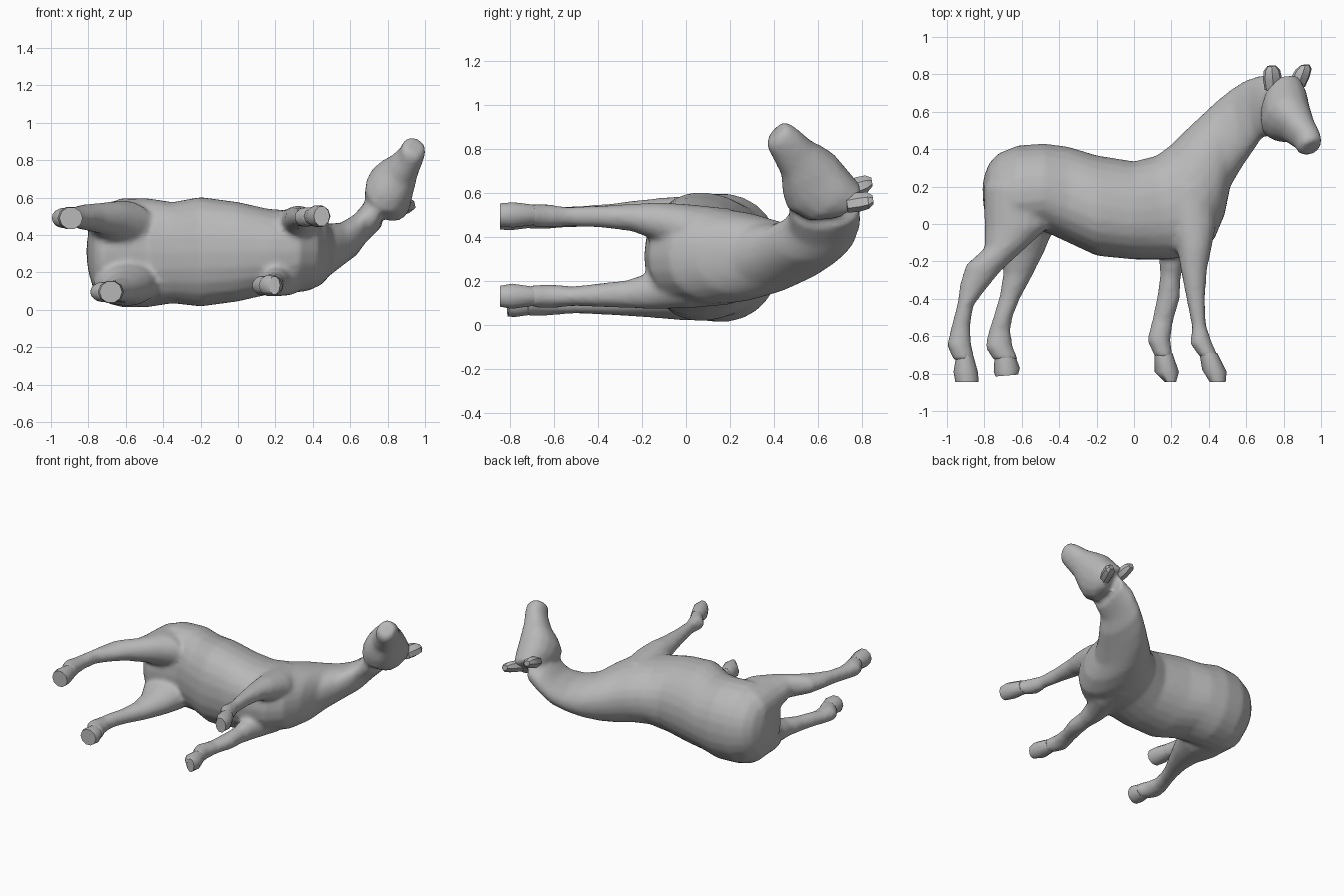
import bpy, bmesh, math
from mathutils import Vector

coat = bpy.data.materials.new("grey coat")
coat.diffuse_color = (0.48, 0.48, 0.48, 1)


def power(t, p):
    return math.copysign(abs(t) ** p, t)


def loft(bm, rings, sides=16, p=1.0, egg=0.0):
    """Closed tube through rings of (centre, half axis, half axis).
    p < 1 squares the section, egg narrows its upper end."""
    loops = []
    for c, u, v in rings:
        loop = []
        for i in range(sides):
            a = 2 * math.pi * i / sides
            cu, sv = power(math.cos(a), p), power(math.sin(a), p)
            loop.append(bm.verts.new(c + u * cu + v * sv * (1 - egg * cu)))
        loops.append(loop)
    faces = [bm.faces.new(loops[0]), bm.faces.new(loops[-1])]
    for a, b in zip(loops, loops[1:]):
        for i in range(sides):
            j = (i + 1) % sides
            faces.append(bm.faces.new((a[i], a[j], b[j], b[i])))
    bmesh.ops.recalc_face_normals(bm, faces=faces)


def slices(rows):
    """Rows give two outline points (x, y), middle z and half width."""
    out = []
    for x1, y1, x2, y2, z, hz in rows:
        out.append((Vector(((x1 + x2) / 2, (y1 + y2) / 2, z)),
                    Vector(((x1 - x2) / 2, (y1 - y2) / 2, 0)),
                    Vector((0, 0, hz))))
    return out


def finish(name, bm, angle):
    me = bpy.data.meshes.new(name)
    bm.to_mesh(me)
    bm.free()
    me.materials.append(coat)
    ob = bpy.data.objects.new(name, me)
    bpy.context.collection.objects.link(ob)
    bpy.ops.object.select_all(action='DESELECT')
    ob.select_set(True)
    bpy.context.view_layer.objects.active = ob
    bpy.ops.object.shade_smooth_by_angle(angle=math.radians(angle))
    return ob


# Trunk and neck, from rump to poll
trunk = [
    (-.81, .20, -.805, .10, .31, .05), (-.80, .26, -.79, .03, .31, .13),
    (-.775, .325, -.765, -.04, .31, .2),
    (-.725, .378, -.725, -.07, .305, .25), (-.62, .42, -.63, -.06, .305, .29),
    (-.48, .43, -.48, -.04, .305, .29), (-.35, .413, -.35, -.1, .305, .27),
    (-.2, .367, -.2, -.17, .31, .292), (0, .335, 0, -.19, .31, .265),
    (.12, .365, .18, -.19, .31, .23), (.2, .425, .33, -.17, .31, .22),
    (.28, .505, .43, -.08, .31, .21), (.36, .58, .485, .05, .31, .18),
    (.44, .655, .515, .2, .32, .14), (.52, .72, .58, .31, .35, .115),
    (.6, .77, .65, .41, .40, .11), (.68, .795, .685, .465, .47, .11),
    (.78, .79, .75, .47, .535, .095)]

# Legs, from inside the trunk to the hoof
hind_upper = [
    (-.48, .31, -.73, .31, .41, .12), (-.46, .2, -.805, .2, .43, .15),
    (-.45, -.01, -.80, -.02, .46, .125),
    (-.57, -.12, -.8, -.13, .487, .09), (-.71, -.25, -.9, -.22, .495, .07),
    (-.8, -.36, -.93, -.32, .495, .056), (-.86, -.44, -.945, -.43, .495, .05),
    (-.875, -.55, -.98, -.56, .49, .048), (-.87, -.64, -1, -.65, .49, .056),
    (-.85, -.73, -.965, -.73, .49, .055)]
hind_lower = [
    (-.48, .31, -.73, .31, .19, .13), (-.43, .2, -.79, .2, .17, .155),
    (-.42, -.01, -.77, -.02, .145, .125),
    (-.48, -.15, -.71, -.15, .12, .088), (-.545, -.28, -.7, -.27, .105, .065),
    (-.61, -.4, -.72, -.39, .1, .053), (-.65, -.5, -.75, -.49, .1, .05),
    (-.66, -.57, -.78, -.58, .095, .048), (-.65, -.65, -.795, -.66, .095, .056),
    (-.62, -.72, -.75, -.73, .095, .055)]
fore_upper = [
    (.42, .2, .16, .2, .41, .12), (.44, 0, .19, 0, .44, .11),
    (.415, -.13, .23, -.13, .47, .088), (.39, -.25, .25, -.25, .488, .062),
    (.38, -.4, .28, -.4, .493, .05), (.385, -.54, .31, -.55, .493, .045),
    (.42, -.64, .3, -.64, .495, .055), (.46, -.73, .35, -.71, .5, .05)]
fore_lower = [
    (.38, .2, .14, .2, .21, .12), (.37, 0, .14, 0, .18, .105),
    (.28, -.17, .13, -.15, .155, .085), (.25, -.28, .14, -.27, .14, .062),
    (.245, -.4, .125, -.38, .135, .055), (.21, -.52, .1, -.5, .13, .045),
    (.195, -.62, .07, -.62, .13, .055), (.21, -.72, .11, -.71, .13, .05)]

# Head turned to one side, from poll to nose, with a deep jaw
lateral = Vector((.91, .1, -.4)).normalized()
brow = Vector((.23, .67, .70)).normalized()
head = [(Vector((x, y, z)), lateral * w, brow * d) for x, y, z, w, d in (
    (.80, .74, .56, .095, .09), (.80, .645, .59, .13, .145),
    (.81, .57, .65, .132, .165), (.84, .535, .70, .115, .142),
    (.88, .505, .755, .088, .105), (.925, .455, .82, .07, .088),
    (.94, .42, .86, .068, .075), (.945, .405, .875, .05, .055))]

# Blend trunk, legs and head into one skin
bm = bmesh.new()
loft(bm, slices(trunk), 24, .92, .1)
for rows in (hind_upper, hind_lower, fore_upper, fore_lower):
    loft(bm, slices(rows))
loft(bm, head, 16, .9)
body = finish("body", bm, 60)
skin = body.modifiers.new("skin", 'REMESH')
skin.mode = 'VOXEL'
skin.voxel_size = .016
skin.use_smooth_shade = True
relax = body.modifiers.new("relax", 'SMOOTH')
relax.factor = .5
relax.iterations = 5
body.modifiers.move(len(body.modifiers) - 1, 1)

# Hooves, faceted
hooves = {
    "hind_hoof_upper": [(-.86, -.7, -.95, -.7, .49, .05),
                        (-.835, -.79, -.965, -.79, .49, .062),
                        (-.83, -.845, -.955, -.845, .49, .06)],
    "hind_hoof_lower": [(-.64, -.69, -.745, -.7, .095, .05),
                        (-.61, -.77, -.75, -.79, .095, .062),
                        (-.62, -.805, -.74, -.815, .095, .06)],
    "fore_hoof_upper": [(.445, -.69, .35, -.69, .5, .048),
                        (.495, -.79, .365, -.78, .5, .06),
                        (.49, -.845, .405, -.845, .5, .055)],
    "fore_hoof_lower": [(.205, -.69, .11, -.69, .13, .045),
                        (.24, -.79, .11, -.79, .13, .06),
                        (.225, -.845, .165, -.845, .13, .05)]}
for name, rows in hooves.items():
    bm = bmesh.new()
    loft(bm, slices(rows), 10)
    finish(name, bm, 50)

# Ears
ear_depth = Vector((.3, -.1, .9)).normalized()
for name, base, tip in (("left_ear", (.745, .72, .61), (.735, .845, .65)),
                        ("right_ear", (.87, .73, .55), (.915, .85, .57))):
    b, t = Vector(base), Vector(tip)
    bm = bmesh.new()
    loft(bm, [(b.lerp(t, f), lateral * w, ear_depth * w * .75)
              for f, w in ((0, .05), (.45, .055), (.8, .048), (1, .025))], 7)
    finish(name, bm, 35)
